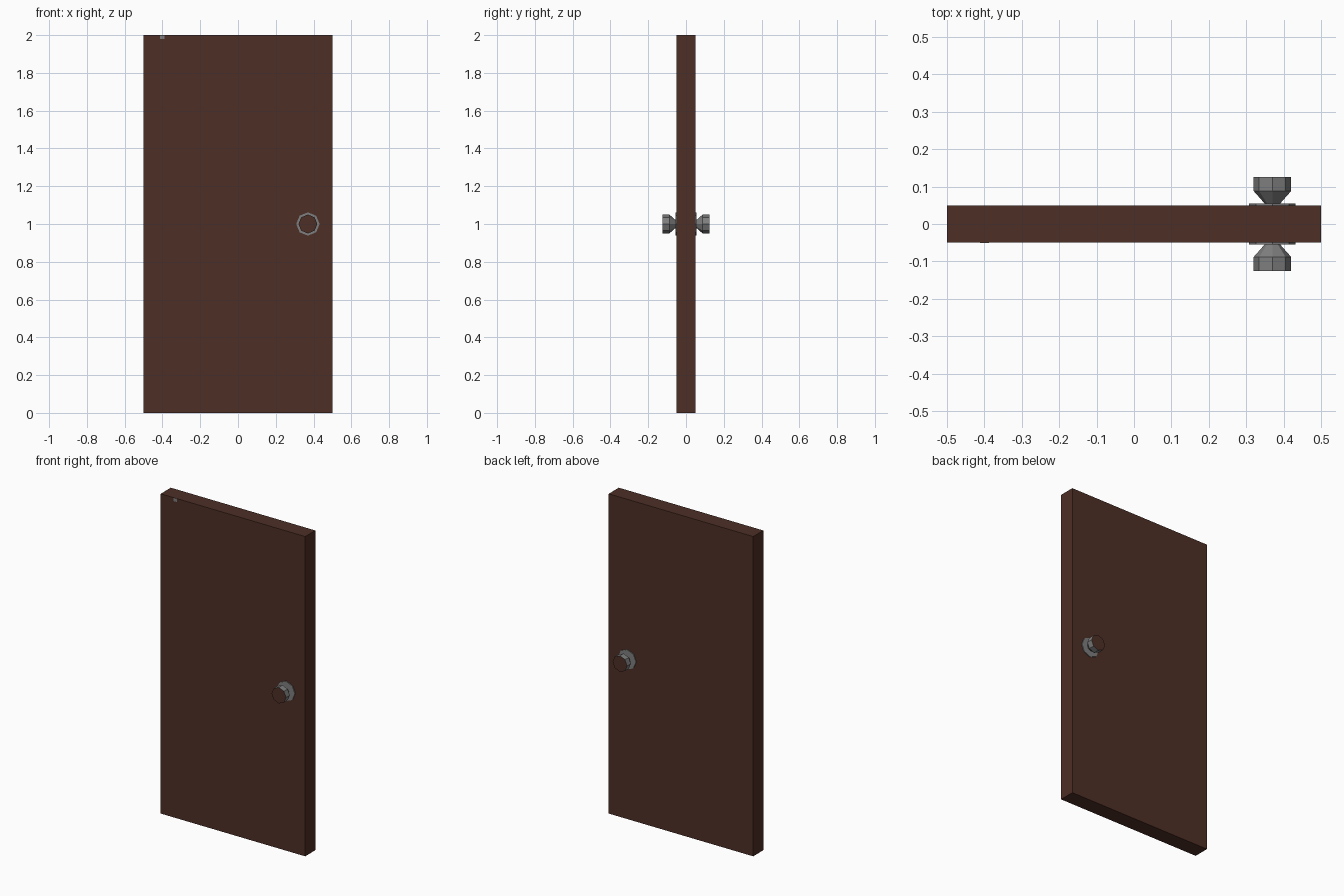
import bpy, bmesh, math

if "Cube" in bpy.data.objects:
    bpy.data.objects.remove(bpy.data.objects["Cube"])


def material(name, rgb):
    m = bpy.data.materials.new(name)
    m.diffuse_color = (*rgb, 1)
    m.use_nodes = True
    m.node_tree.nodes["Principled BSDF"].inputs["Base Color"].default_value = m.diffuse_color
    return m


brown = material("dark brown wood", (0.075, 0.028, 0.019))
grey = material("grey metal", (0.21, 0.21, 0.21))


def finish(name, bm, mats):
    bmesh.ops.recalc_face_normals(bm, faces=bm.faces)
    mesh = bpy.data.meshes.new(name)
    bm.to_mesh(mesh)
    bm.free()
    for m in mats:
        mesh.materials.append(m)
    ob = bpy.data.objects.new(name, mesh)
    bpy.context.collection.objects.link(ob)
    return ob


def box(name, size, centre, mat):
    bm = bmesh.new()
    bmesh.ops.create_cube(bm, size=1)
    for v in bm.verts:
        v.co = [c + s * p for c, s, p in zip(centre, size, v.co)]
    return finish(name, bm, [mat])


def turned(name, profile, side, mats, cap_index=0, x=0.37, z=1.0, n=8):
    """Octagonal turning along y from (radius, distance) points."""
    bm = bmesh.new()
    rings = [[bm.verts.new((x + r * math.cos(2 * math.pi * i / n), side * d,
                            z + r * math.sin(2 * math.pi * i / n)))
              for i in range(n)] for r, d in profile]
    for a, b in zip(rings, rings[1:]):
        for i in range(n):
            j = (i + 1) % n
            bm.faces.new((a[i], a[j], b[j], b[i]))
    bm.faces.new(rings[0])
    bm.faces.new(rings[-1]).material_index = cap_index
    return finish(name, bm, mats)


# Door slab
box("door_panel", (1.0, 0.1, 2.0), (0, 0, 1), brown)

# Rose plate and knob on both faces; the knob's end is wood coloured
for label, side in (("front", -1), ("back", 1)):
    turned(label + "_rose", [(0.062, 0.049), (0.062, 0.055)], side, [grey])
    turned(label + "_knob",
           [(0.02, 0.054), (0.05, 0.088), (0.05, 0.125)],
           side, [grey, brown], cap_index=1)

# Small grey mark near the top of the front face
box("top_mark", (0.024, 0.002, 0.02), (-0.4, -0.05, 1.989), grey)
